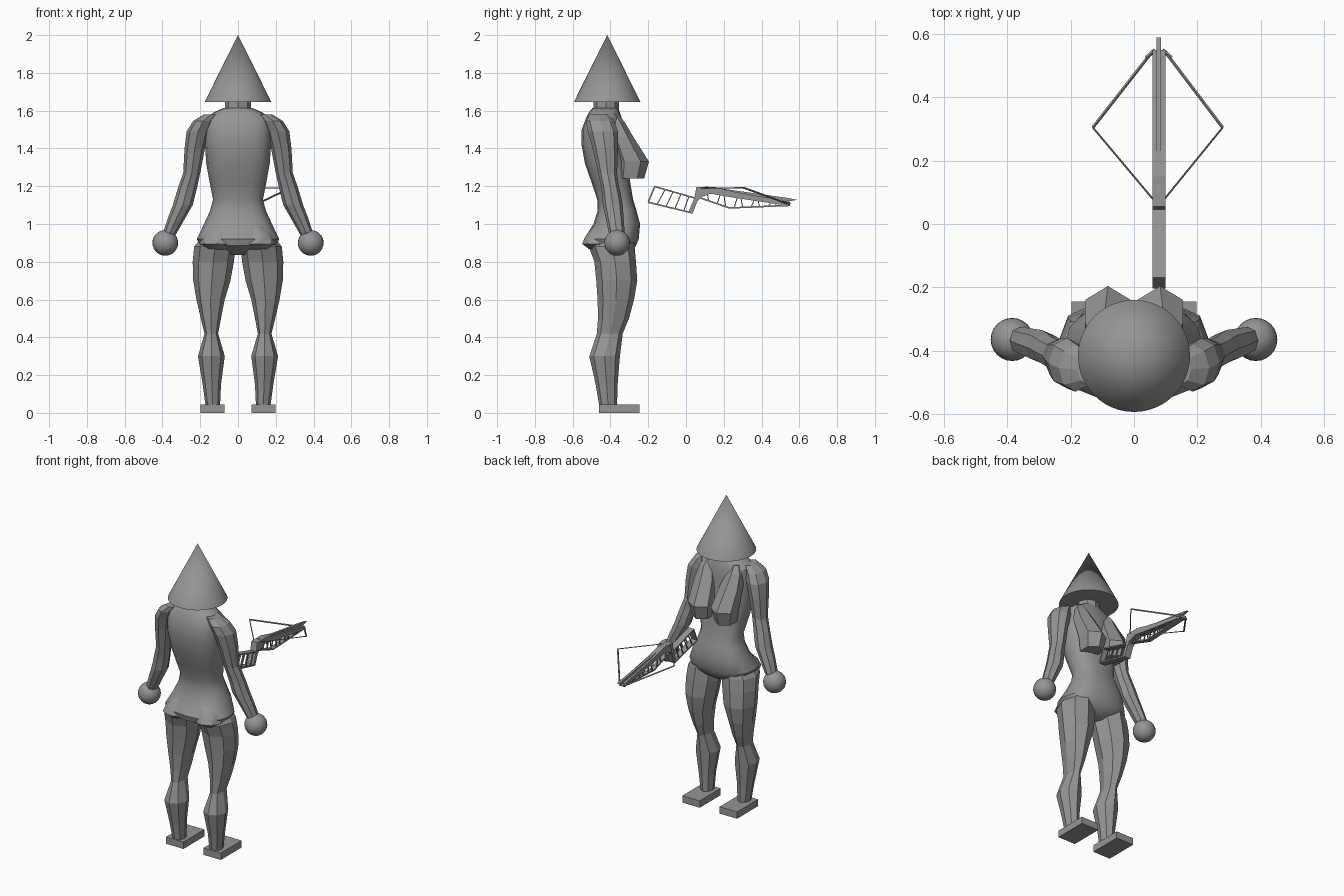
import bpy, bmesh, math
from mathutils import Vector

if "Cube" in bpy.data.objects:
    bpy.data.objects.remove(bpy.data.objects["Cube"])

grey = bpy.data.materials.new("plain_grey")
grey.diffuse_color = (0.3, 0.3, 0.3, 1)
grey.use_nodes = True
grey.node_tree.nodes["Principled BSDF"].inputs["Base Color"].default_value = grey.diffuse_color


def finish(name, bm, smooth=None):
    bmesh.ops.recalc_face_normals(bm, faces=bm.faces)
    me = bpy.data.meshes.new(name)
    bm.to_mesh(me)
    bm.free()
    me.materials.append(grey)
    ob = bpy.data.objects.new(name, me)
    bpy.context.collection.objects.link(ob)
    if smooth:
        bpy.ops.object.select_all(action='DESELECT')
        ob.select_set(True)
        bpy.context.view_layer.objects.active = ob
        bpy.ops.object.shade_smooth_by_angle(angle=math.radians(smooth))
    return ob


def loft(name, rings, sides, side=1, smooth=None, power=1.0):
    """Rings are (z, x0, x1, y0, y1) bounds of a rounded section."""
    bm = bmesh.new()
    loops = []
    for z, x0, x1, y0, y1 in rings:
        loop = []
        for i in range(sides):
            a = math.pi / 2 + 2 * math.pi * i / sides
            c, s = math.cos(a), math.sin(a)
            c = math.copysign(abs(c) ** power, c)
            s = math.copysign(abs(s) ** power, s)
            loop.append(bm.verts.new((side * ((x0 + x1) / 2 + c * (x1 - x0) / 2),
                                      (y0 + y1) / 2 + s * (y1 - y0) / 2, z)))
        loops.append(loop)
    for a, b in zip(loops, loops[1:]):
        for i in range(sides):
            j = (i + 1) % sides
            bm.faces.new((a[i], a[j], b[j], b[i]))
    bm.faces.new(loops[0])
    bm.faces.new(loops[-1])
    return finish(name, bm, smooth)


def prism(name, pts, x0, x1):
    """Side outline of (y, z) points, extruded across x."""
    bm = bmesh.new()
    f = bm.faces.new([bm.verts.new((x0, y, z)) for y, z in pts])
    g = bmesh.ops.extrude_face_region(bm, geom=[f])
    bmesh.ops.translate(bm, vec=(x1 - x0, 0, 0),
                        verts=[v for v in g["geom"] if isinstance(v, bmesh.types.BMVert)])
    return finish(name, bm)


def strip(name, a, b, t, x0, x1):
    """Flat bar between two (y, z) points."""
    d = Vector((b[0] - a[0], b[1] - a[1])).normalized() * t / 2
    n = Vector((-d.y, d.x))
    a, b = Vector(a), Vector(b)
    return prism(name, [a + n, b + n, b - n, a - n], x0, x1)


def rod(name, a, b, r):
    a, b = Vector(a), Vector(b)
    bm = bmesh.new()
    bmesh.ops.create_cone(bm, cap_ends=True, segments=4, radius1=r, radius2=r, depth=(b - a).length)
    ob = finish(name, bm)
    ob.rotation_euler = (b - a).to_track_quat('Z', 'Y').to_euler()
    ob.location = (a + b) / 2


# cone head
bm = bmesh.new()
bmesh.ops.create_cone(bm, cap_ends=True, segments=48, radius1=0.177, radius2=0, depth=0.355)
bmesh.ops.translate(bm, vec=(0, -0.417, 1.8225), verts=bm.verts)
finish("cone_head", bm, 40)

# neck and torso
loft("neck", [(1.56, -.09, .09, -.50, -.35), (1.61, -.07, .07, -.49, -.355),
              (1.66, -.07, .07, -.49, -.355)], 8)
body = [(.835, .05, -.44, -.32), (.86, .11, -.48, -.28), (.885, .20, -.53, -.265), (.92, .218, -.54, -.25),
        (1.0, .18, -.49, -.243), (1.07, .148, -.468, -.262), (1.13, .132, -.47, -.28),
        (1.22, .15, -.50, -.295), (1.32, .168, -.535, -.31), (1.42, .175, -.553, -.325),
        (1.5, .175, -.552, -.33), (1.56, .17, -.53, -.34), (1.59, .13, -.515, -.35), (1.615, .075, -.495, -.36)]
loft("torso", [(z, -w, w, a, b) for z, w, a, b in body], 16, smooth=35, power=.8)

arm = [(.90, .355, .405, -.39, -.345), (.96, .32, .395, -.41, -.325), (1.03, .28, .372, -.425, -.33),
       (1.1, .24, .345, -.44, -.335), (1.16, .225, .327, -.445, -.345), (1.2, .215, .315, -.45, -.355),
       (1.27, .20, .29, -.465, -.365), (1.4, .175, .283, -.495, -.36), (1.49, .15, .272, -.52, -.36),
       (1.545, .13, .238, -.53, -.38), (1.58, .11, .18, -.51, -.41)]
leg = [(.04, .095, .172, -.46, -.365), (.15, .09, .187, -.478, -.362), (.3, .07, .212, -.512, -.35),
       (.42, .105, .177, -.472, -.335), (.5, .09, .197, -.466, -.302), (.6, .07, .22, -.468, -.275),
       (.7, .04, .237, -.475, -.258), (.8, .022, .24, -.485, -.265), (.88, .012, .232, -.515, -.272),
       (.92, .04, .2, -.5, -.28)]
bust = [(1.24, .02, .145, -.37, -.222), (1.33, .0, .165, -.37, -.196),
        (1.46, .02, .165, -.40, -.278), (1.54, .05, .15, -.42, -.325), (1.585, .07, .12, -.42, -.36)]
for s, n in ((1, "right"), (-1, "left")):
    loft(n + "_arm", arm, 8, s)
    loft(n + "_leg", leg, 8, s)
    loft(n + "_bust", bust, 6, s)
    # gluteal bulge
    loft(n + "_buttock", [(.865, .05, .17, -.51, -.40), (.895, .02, .205, -.55, -.37),
                          (.94, .02, .19, -.53, -.37), (1.0, .04, .13, -.48, -.37)], 8, s, 40)
    # ball hand
    bm = bmesh.new()
    bmesh.ops.create_uvsphere(bm, u_segments=24, v_segments=14, radius=.068)
    bmesh.ops.translate(bm, vec=(s * .385, -.365, .9), verts=bm.verts)
    finish(n + "_hand", bm, 40)
    # block foot
    bm = bmesh.new()
    bmesh.ops.create_cube(bm, size=1)
    bmesh.ops.scale(bm, vec=(.126, .215, .045), verts=bm.verts)
    bmesh.ops.translate(bm, vec=(s * .135, -.3525, .0225), verts=bm.verts)
    finish(n + "_foot", bm)

# crossbow stock: open frame with struts
X0, X1 = .058, .1
strip("stock_butt", (-.2, 1.115), (-.165, 1.2), .008, X0, X1)
strip("stock_top", (-.165, 1.198), (.045, 1.138), .008, X0, X1)
strip("stock_bottom", (-.2, 1.115), (.035, 1.058), .008, X0, X1)
for i in range(4):
    t = .2 + i * .2
    low = (-.2 + .235 * t, 1.115 - .057 * t)
    top = (-.165 + .21 * (t + .06), 1.198 - .06 * (t + .06))
    for x in (X0, X1 - .006):
        strip("stock_strut", low, top, .005, x, x + .006)
prism("grip", [(.035, 1.055), (.06, 1.12), (.075, 1.135), (.075, 1.197), (.055, 1.197), (.045, 1.14), (.012, 1.06)], X0, X1)

# crossbow barrel with trussed underside
prism("barrel", [(.06, 1.135), (.13, 1.16), (.25, 1.14), (.55, 1.095), (.55, 1.117),
                 (.25, 1.172), (.15, 1.197), (.06, 1.197)], X0, X1)
chord = [(.07, 1.14), (.23, 1.085), (.54, 1.098)]
for a, b in zip(chord, chord[1:]):
    strip("lower_chord", a, b, .008, X0 + .006, X1 - .006)
for i in range(9):
    y = .12 + i * .045
    z = 1.14 - .34 * (y - .07) if y < .23 else 1.085 + .042 * (y - .23)
    for x in (X0 + .004, X1 - .01):
        strip("truss_strut", (y, z), (y + (.02 if i % 2 else -.01), 1.195 - .17 * y), .005, x, x + .006)
prism("bolt", [(.1, 1.19), (.545, 1.12), (.59, 1.128), (.545, 1.137), (.1, 1.2)], .071, .086)

# limbs and bowstring
for s in (-1, 1):
    tip = (.075 + s * .205, .305, 1.192)
    rod("bow_limb", (.078 + s * .02, .545, 1.105), tip, .005)
    rod("bow_string", (.078 + s * .015, .075, 1.19), tip, .003)
    rod("limb_hook", (.078 + s * .012, .55, 1.11), (.078 + s * .04, .525, 1.112), .006)
